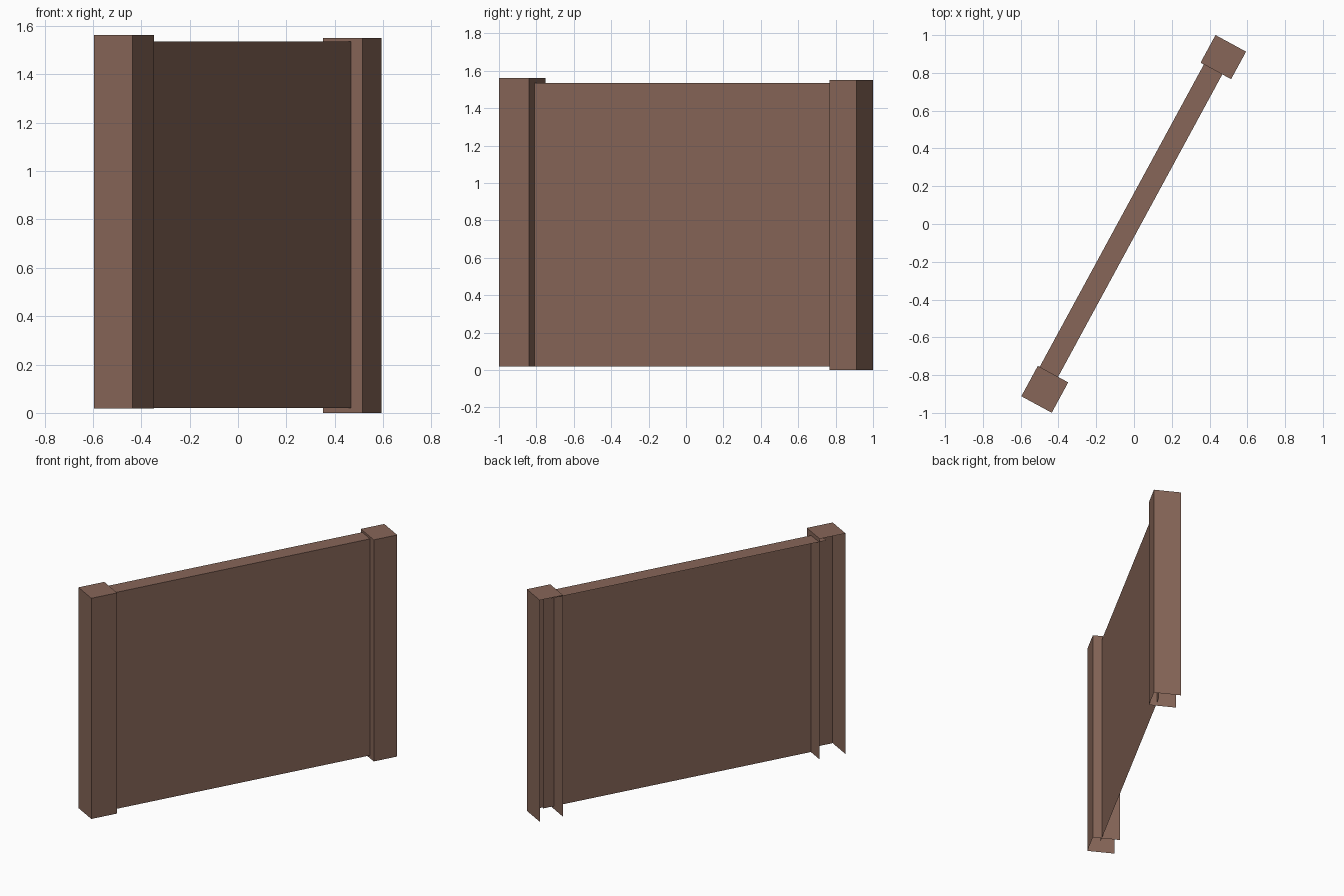
import bpy, bmesh, math
from mathutils import Matrix

if "Cube" in bpy.data.objects:
    bpy.data.objects.remove(bpy.data.objects["Cube"])

ANGLE = math.radians(61.5)   # wall direction seen from above

mat = bpy.data.materials.new("brown")
mat.diffuse_color = (0.242, 0.133, 0.098, 1)
mat.use_nodes = True
mat.node_tree.nodes["Principled BSDF"].inputs["Base Color"].default_value = mat.diffuse_color


def shell(name, u, v, z, ends=True):
    """Box along the wall direction, open underneath and at the back;
    u, v, z are (min, max) along the wall, towards its front, and up."""
    bm = bmesh.new()
    bmesh.ops.create_cube(bm, size=1)
    for p in bm.verts:
        p.co = [r[0] + (c + 0.5) * (r[1] - r[0])
                for r, c in zip((u, (-v[1], -v[0]), z), p.co)]
    bm.normal_update()
    drop = [f for f in bm.faces
            if f.normal.z < -0.5 or f.normal.y > 0.5
            or (not ends and abs(f.normal.x) > 0.5)]
    bmesh.ops.delete(bm, geom=drop, context='FACES')
    bm.transform(Matrix.Rotation(ANGLE, 4, 'Z'))
    me = bpy.data.meshes.new(name)
    bm.to_mesh(me)
    bm.free()
    me.materials.append(mat)
    ob = bpy.data.objects.new(name, me)
    bpy.context.collection.objects.link(ob)


# end posts
shell("near_post", (-1.086, -0.903), (-0.089, 0.094), (0.018, 1.562))
shell("far_post", (0.919, 1.085), (-0.098, 0.086), (0.0, 1.55))
# wall panel, its open ends tucked inside the posts
shell("wall_panel", (-0.955, 0.995), (-0.078, 0.033), (0.02, 1.535), ends=False)
